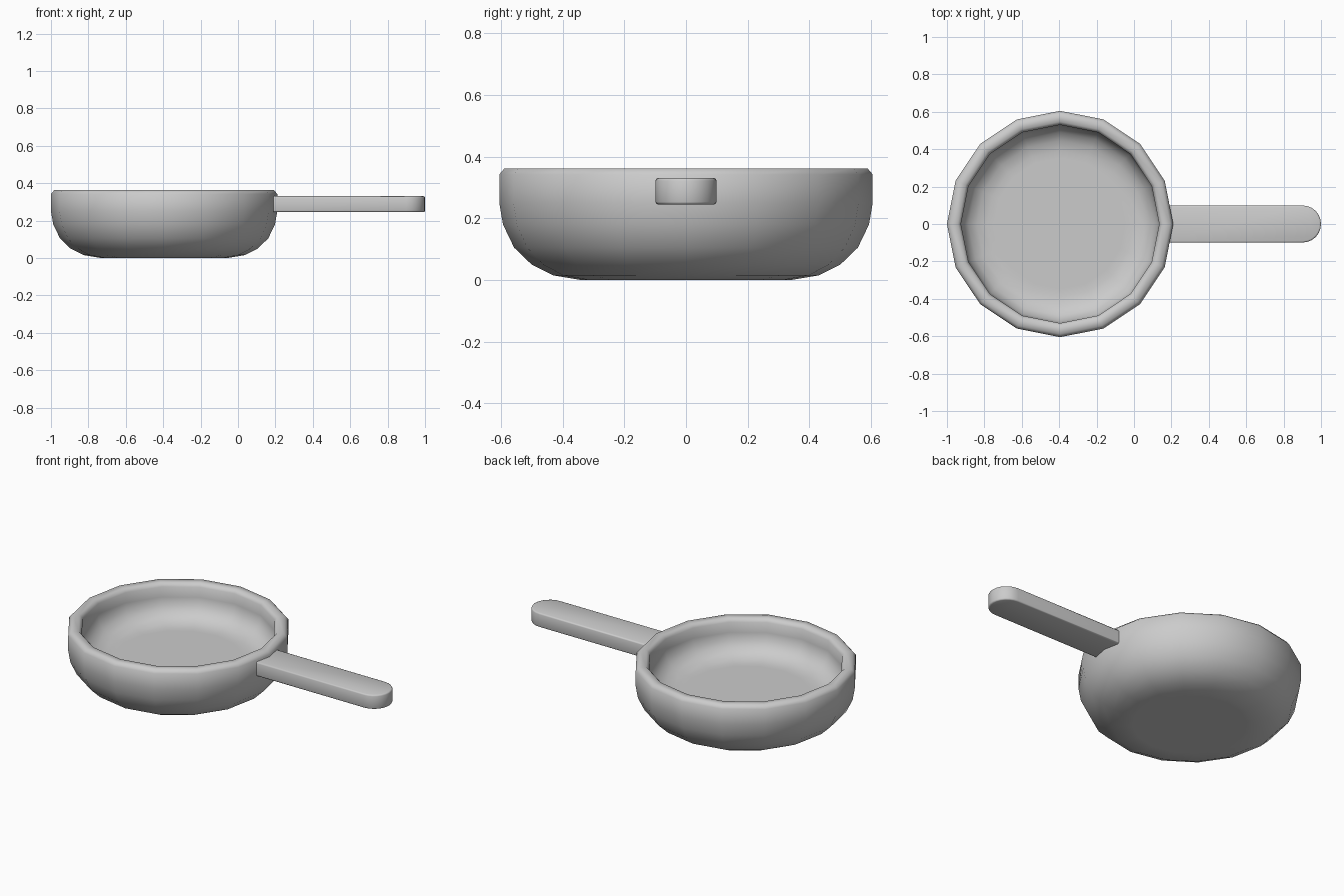
import bpy, bmesh, math

if "Cube" in bpy.data.objects:
    bpy.data.objects.remove(bpy.data.objects["Cube"])

CX, SIDES = -0.395, 16


def finish(name, bm, angle):
    bmesh.ops.recalc_face_normals(bm, faces=bm.faces[:])
    mesh = bpy.data.meshes.new(name)
    bm.to_mesh(mesh)
    bm.free()
    ob = bpy.data.objects.new(name, mesh)
    bpy.context.collection.objects.link(ob)
    bpy.ops.object.select_all(action='DESELECT')
    ob.select_set(True)
    bpy.context.view_layer.objects.active = ob
    bpy.ops.object.shade_smooth_by_angle(angle=math.radians(angle))
    return ob


# Pan body: outer wall, rounded rim and inner wall as one lathed profile
profile = [(0.31, 0), (0.34, 0), (0.43, 0.015), (0.50, 0.05), (0.557, 0.105), (0.593, 0.18),
           (0.605, 0.25), (0.605, 0.342), (0.588, 0.362), (0.547, 0.362), (0.53, 0.342),
           (0.53, 0.28), (0.52, 0.235), (0.49, 0.195), (0.445, 0.17), (0.39, 0.16), (0.35, 0.16)]
bm = bmesh.new()
rings = []
for r, z in profile:
    rings.append([bm.verts.new((CX + r * math.cos(2 * math.pi * i / SIDES),
                                r * math.sin(2 * math.pi * i / SIDES), z))
                  for i in range(SIDES)])
for a, b in zip(rings, rings[1:]):
    for i in range(SIDES):
        j = (i + 1) % SIDES
        bm.faces.new((a[i], a[j], b[j], b[i]))
bm.faces.new(rings[0])    # underside
bm.faces.new(rings[-1])   # cooking surface
finish("pan_body", bm, 70)

# Handle: flat bar with a round end, extruded and softly chamfered
bm = bmesh.new()
outline = [(0.165, 0.099), (0.165, -0.099)]
for i in range(13):
    t = math.radians(-90 + 15 * i)
    outline.append((0.901 + 0.099 * math.cos(t), 0.099 * math.sin(t)))
face = bm.faces.new([bm.verts.new((x, y, 0.245)) for x, y in outline])
top = bmesh.ops.extrude_face_region(bm, geom=[face])["geom"]
bmesh.ops.translate(bm, vec=(0, 0, 0.085),
                    verts=[g for g in top if isinstance(g, bmesh.types.BMVert)])
bmesh.ops.recalc_face_normals(bm, faces=bm.faces[:])
rim = [e for e in bm.edges if abs(e.verts[0].co.z - e.verts[1].co.z) < 1e-5]
bmesh.ops.bevel(bm, geom=rim, offset=0.008, segments=2, profile=0.5, affect='EDGES')
finish("handle", bm, 50)
